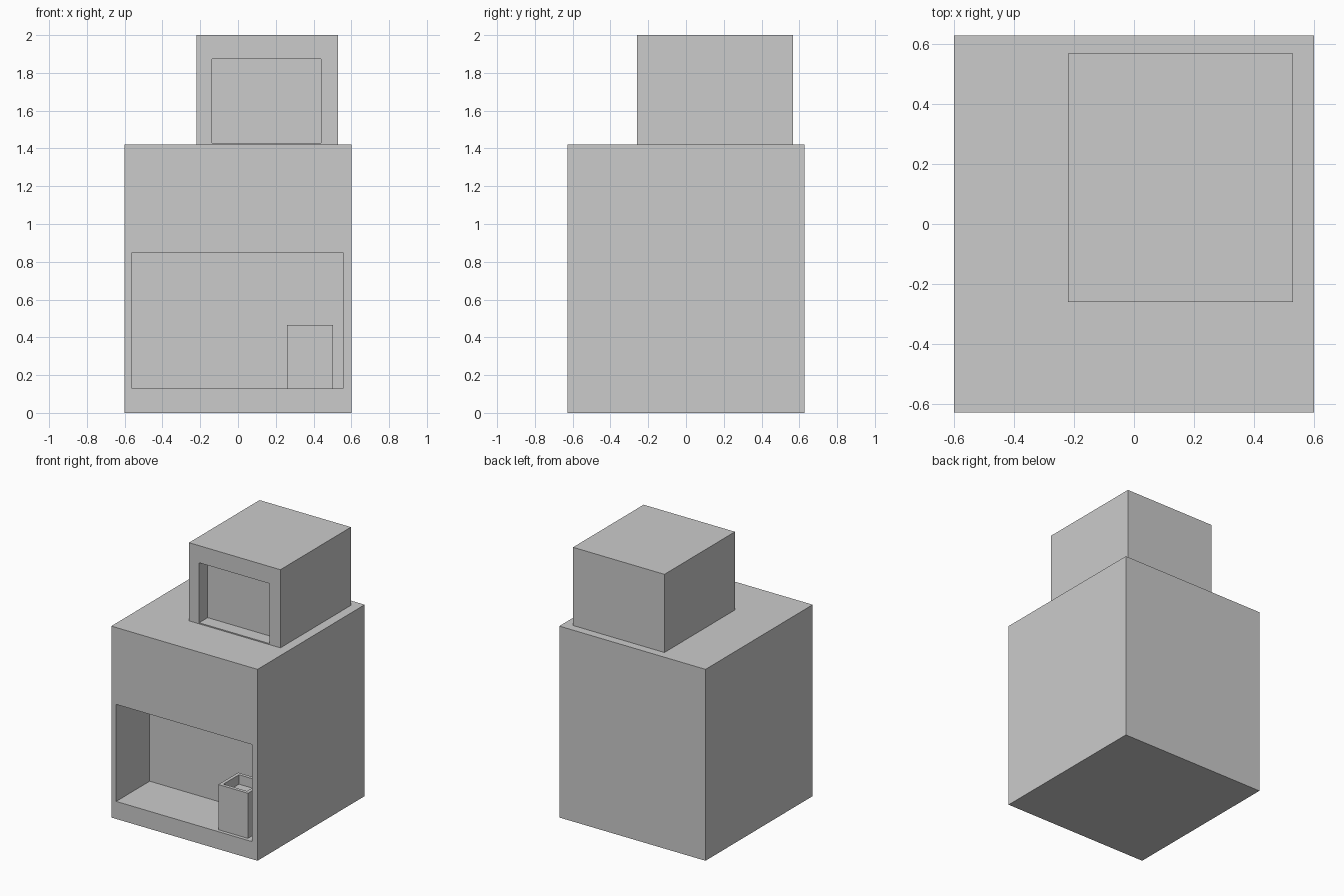
import bpy
import bmesh
from mathutils import Vector

if "Cube" in bpy.data.objects:
    bpy.data.objects.remove(bpy.data.objects["Cube"])


def recessed_box(name, lo, hi, normal, open_lo, open_hi, depth):
    """Box from lo to hi with a rectangular pocket sunk into the face along normal."""
    lo, hi, normal = Vector(lo), Vector(hi), Vector(normal)
    mid = (lo + hi) / 2
    bm = bmesh.new()
    bmesh.ops.create_cube(bm, size=1)
    for v in bm.verts:
        v.co = mid + v.co * (hi - lo)
    bm.normal_update()

    # Inset the chosen face and fit it to the opening rectangle
    face = max(bm.faces, key=lambda f: f.normal.dot(normal))
    bmesh.ops.inset_individual(bm, faces=[face], thickness=0.01)
    for v in face.verts:
        for i in range(3):
            if normal[i] == 0:
                v.co[i] = open_lo[i] if v.co[i] < mid[i] else open_hi[i]

    # Push the opening inwards
    inner = bmesh.ops.extrude_discrete_faces(bm, faces=[face])["faces"][0]
    bmesh.ops.translate(bm, verts=inner.verts, vec=-normal * depth)
    bmesh.ops.recalc_face_normals(bm, faces=bm.faces)

    mesh = bpy.data.meshes.new(name)
    bm.to_mesh(mesh)
    bm.free()
    obj = bpy.data.objects.new(name, mesh)
    bpy.context.collection.objects.link(obj)
    return obj


FRONT, TOP = (0, -1, 0), (0, 0, 1)

# Main cabinet with the deep lower alcove
recessed_box("lower_cabinet", (-0.6, -0.628, 0), (0.6, 0.628, 1.42), FRONT,
             (-0.56, 0, 0.13), (0.555, 0, 0.85), 0.393)

# Smaller housing on top with a shallow window recess
recessed_box("upper_housing", (-0.22, -0.26, 1.42), (0.53, 0.567, 2.0), FRONT,
             (-0.137, 0, 1.428), (0.44, 0, 1.873), 0.10)

# Open-topped bin standing in the alcove
x0, x1, y0, y1, wall = 0.26, 0.503, -0.602, -0.37, 0.025
recessed_box("small_bin", (x0, y0, 0.13), (x1, y1, 0.465), TOP,
             (x0 + wall, y0 + wall, 0), (x1 - wall, y1 - wall, 0), 0.07)
